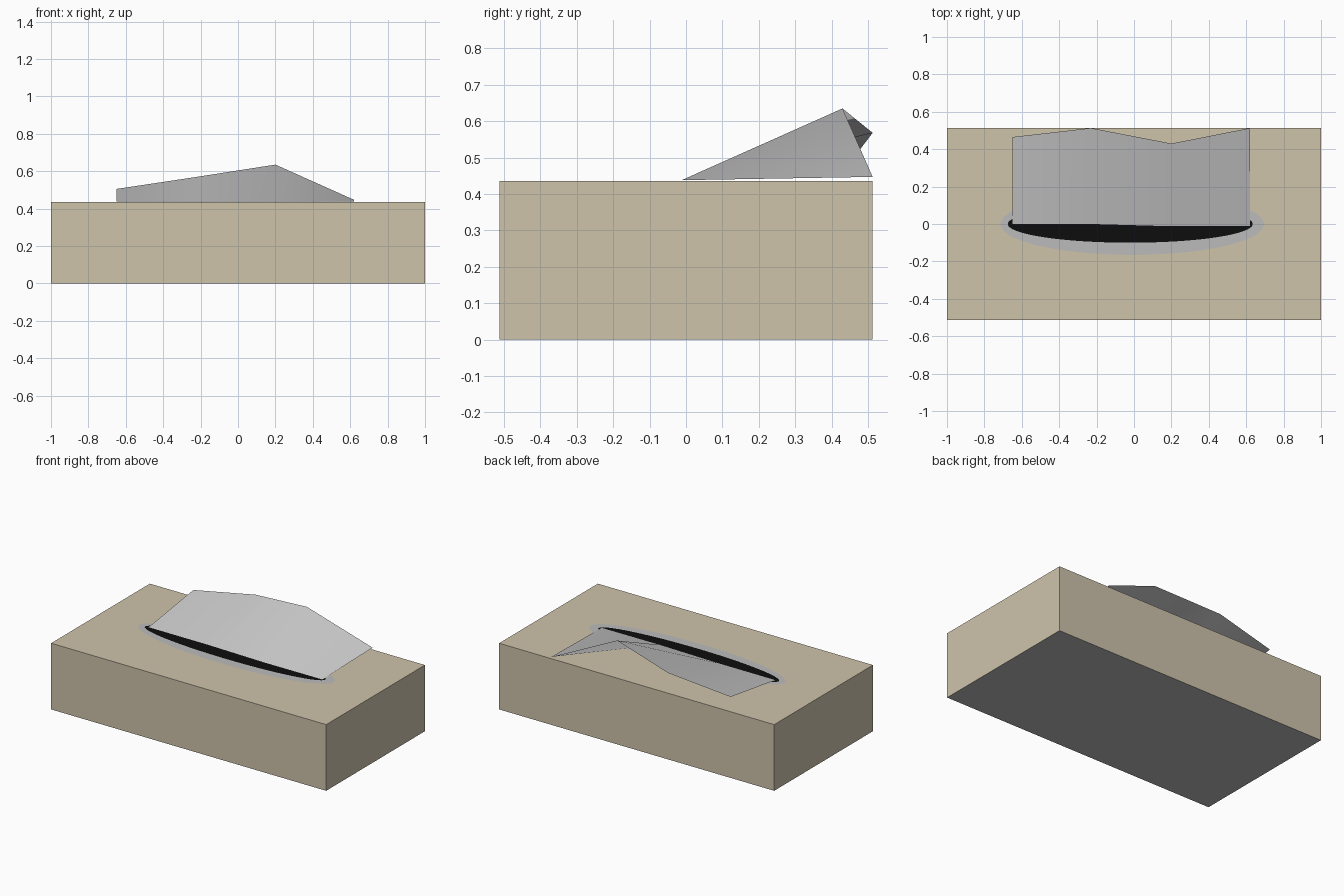
import bpy, bmesh, math

if "Cube" in bpy.data.objects:
    bpy.data.objects.remove(bpy.data.objects["Cube"])

H = 0.435  # box height


def material(name, rgb):
    m = bpy.data.materials.new(name)
    m.diffuse_color = (*rgb, 1)
    m.use_nodes = True
    m.node_tree.nodes["Principled BSDF"].inputs["Base Color"].default_value = m.diffuse_color
    return m


beige = material("beige card", (0.62, 0.55, 0.41))
grey = material("pale grey", (0.50, 0.50, 0.50))
black = material("opening black", (0.004, 0.004, 0.004))
white = material("tissue white", (0.60, 0.60, 0.60))


def add_object(name, bm, *mats):
    mesh = bpy.data.meshes.new(name)
    bm.to_mesh(mesh)
    bm.free()
    for m in mats:
        mesh.materials.append(m)
    ob = bpy.data.objects.new(name, mesh)
    bpy.context.collection.objects.link(ob)
    return ob


# Box: beige with a grey underside
bm = bmesh.new()
bmesh.ops.create_cube(bm, size=1)
for v in bm.verts:
    v.co.x *= 2
    v.co.y *= 1.025
    v.co.z = (v.co.z + 0.5) * H
bm.normal_update()
for f in bm.faces:
    f.material_index = 1 if f.normal.z < -0.5 else 0
add_object("box", bm, beige, grey)


# Oval printed rim and dark opening, as thin flat plates
def oval(name, rx, ry, z, cx, mat):
    bm = bmesh.new()
    n = 64
    bm.faces.new([bm.verts.new((cx + rx * math.cos(2 * math.pi * i / n),
                                ry * math.sin(2 * math.pi * i / n), z))
                  for i in range(n)])
    add_object(name, bm, mat)


oval("opening_rim", 0.705, 0.165, H + 0.001, -0.01, grey)
oval("opening", 0.655, 0.10, H + 0.002, -0.02, black)

# Tissue: one folded sheet rising from the slot to a wavy back edge
top_edge = [(-0.65, 0.465, 0.505), (-0.23, 0.513, 0.568),
            (0.20, 0.43, 0.635), (0.62, 0.513, 0.447)]
bottom_y = [0.0, 0.0, -0.012, -0.01]
bm = bmesh.new()
top = [bm.verts.new(p) for p in top_edge]
low = [bm.verts.new((p[0], y, H + 0.003)) for p, y in zip(top_edge, bottom_y)]
for i in range(3):
    bm.faces.new((low[i], low[i + 1], top[i + 1], top[i]))
for f in bm.faces:
    f.smooth = True
add_object("tissue", bm, white)
